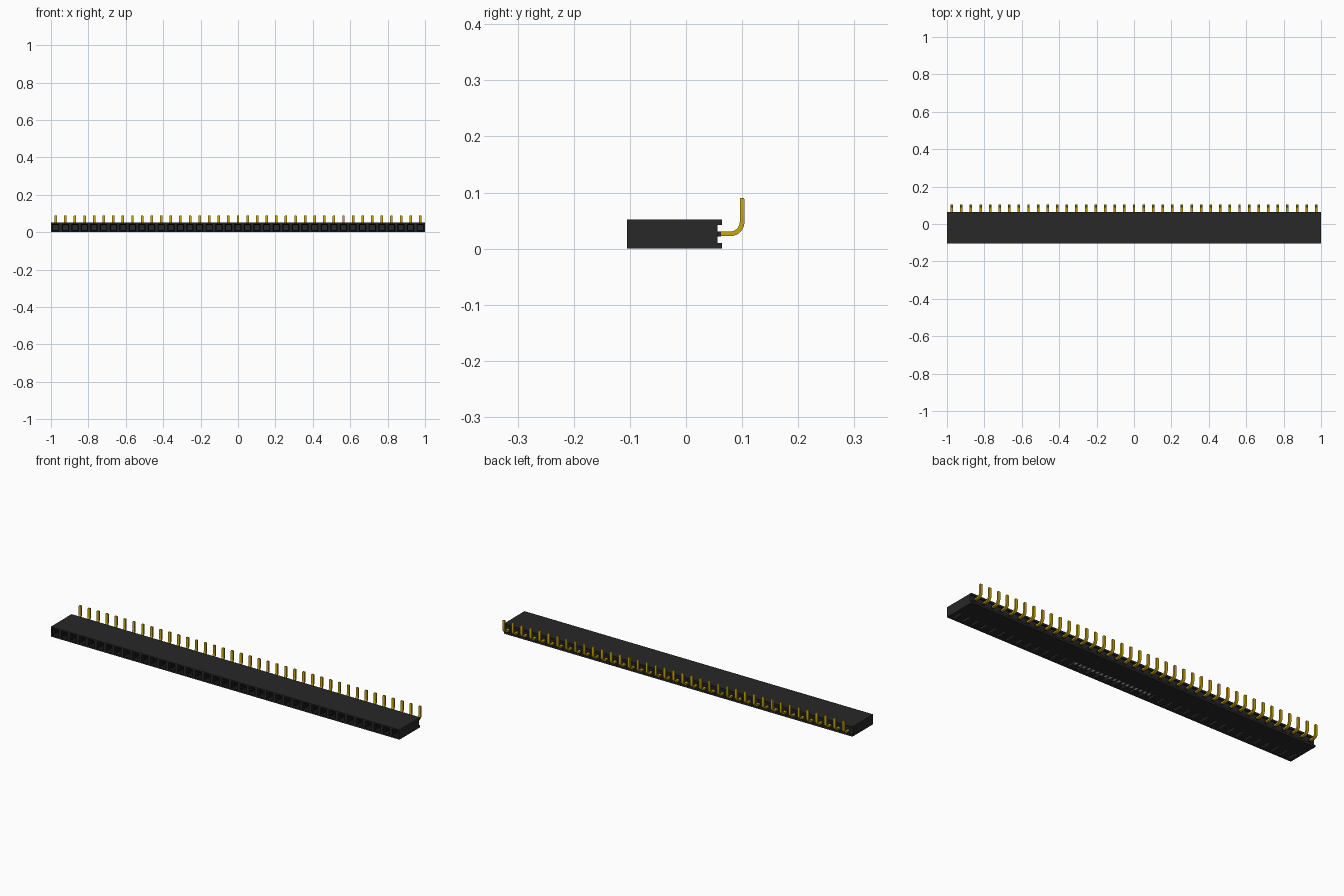
import bpy, bmesh, math
from mathutils import Vector

if "Cube" in bpy.data.objects:
    bpy.data.objects.remove(bpy.data.objects["Cube"])

COUNT = 39
PITCH = 2 / COUNT
PIN_Z = 0.0265
BOTTOM = 0.0005


def material(name, rgb, rough=0.6):
    m = bpy.data.materials.new(name)
    m.use_nodes = True
    m.diffuse_color = (*rgb, 1)
    bsdf = m.node_tree.nodes["Principled BSDF"]
    bsdf.inputs["Base Color"].default_value = (*rgb, 1)
    bsdf.inputs["Roughness"].default_value = rough
    return m


black = material("black plastic", (0.0212, 0.0212, 0.0212))
dark = material("socket black", (0.007, 0.007, 0.007))
gold = material("gold metal", (0.58, 0.39, 0.004), 0.4)
grey = material("grey print", (0.1, 0.1, 0.1))
white = material("white print", (0.7, 0.7, 0.7))


def make_object(name, bm, *mats):
    bmesh.ops.recalc_face_normals(bm, faces=bm.faces)
    mesh = bpy.data.meshes.new(name)
    bm.to_mesh(mesh)
    bm.free()
    for m in mats:
        mesh.materials.append(m)
    ob = bpy.data.objects.new(name, mesh)
    bpy.context.collection.objects.link(ob)
    return ob


def add_box(bm, x, y, z):
    """Box from (min, max) pairs."""
    vs = bmesh.ops.create_cube(bm, size=1)["verts"]
    for v in vs:
        v.co = Vector([(a + b) / 2 + c * (b - a) for (a, b), c in zip((x, y, z), v.co)])


# Housing: channelled cross-section swept along x, one station per cell
profile = [(-0.105, BOTTOM), (0.0645, BOTTOM), (0.0645, 0.0105), (0.0565, 0.0105),
           (0.0565, 0.0425), (0.0645, 0.0425), (0.0645, 0.052), (-0.105, 0.052)]
bm = bmesh.new()
rings = [[bm.verts.new((-1 + i * PITCH, y, z)) for y, z in profile]
         for i in range(COUNT + 1)]
n = len(profile)
fronts = []
for a, b in zip(rings, rings[1:]):
    for k in range(n):
        f = bm.faces.new((a[k], a[(k + 1) % n], b[(k + 1) % n], b[k]))
        if k == n - 1:
            fronts.append(f)
bm.faces.new(rings[0])
bm.faces.new(rings[-1])
bmesh.ops.recalc_face_normals(bm, faces=bm.faces)

# Sockets: a dark funnel mouth leading to a square hole in every front cell
bmesh.ops.inset_individual(bm, faces=fronts, thickness=0.010)
for thickness, depth in ((0.007, -0.008), (0.0001, -0.1)):
    walls = bmesh.ops.inset_individual(bm, faces=fronts, thickness=thickness, depth=depth)
    for f in walls["faces"]:
        f.material_index = 1
make_object("housing", bm, black, dark)

# Dark collars where the pins leave the housing
bm = bmesh.new()
for i in range(COUNT):
    x = -1 + (i + 0.5) * PITCH
    add_box(bm, (x - 0.008, x + 0.008), (0.055, 0.0625), (PIN_Z - 0.0045, PIN_Z + 0.0045))
make_object("pin_collars", bm, black)

# Pins: flat strips bent upwards, with a slightly tapered tip
HALF_W, HALF_T = 0.0066, 0.0042
R, YV, TOP = 0.021, 0.1, 0.09
path = [(0.05, PIN_Z, 0.0, 1.0)]                     # y, z, tangent angle, scale
for s in range(9):
    a = math.radians(90 * s / 8)
    path.append((YV - R + R * math.sin(a), PIN_Z + R - R * math.cos(a), a, 1.0))
path += [(YV, TOP - 0.003, math.pi / 2, 1.0), (YV, TOP, math.pi / 2, 0.85)]
bm = bmesh.new()
for i in range(COUNT):
    x = -1 + (i + 0.5) * PITCH
    loops = []
    for y, z, a, s in path:
        loops.append([bm.verts.new((x + u * HALF_W * s,
                                    y - v * HALF_T * s * math.sin(a),
                                    z + v * HALF_T * s * math.cos(a)))
                      for u, v in ((-1, -1), (1, -1), (1, 1), (-1, 1))])
    for p, q in zip(loops, loops[1:]):
        for k in range(4):
            bm.faces.new((p[k], p[(k + 1) % 4], q[(k + 1) % 4], q[k]))
    bm.faces.new(loops[0])
    bm.faces.new(loops[-1])
pins = make_object("bent_pins", bm, gold)
bpy.context.view_layer.objects.active = pins
pins.select_set(True)
bpy.ops.object.shade_smooth_by_angle(angle=math.radians(25))
pins.select_set(False)

# Thin plain position marks under each socket
bm = bmesh.new()
for i in range(COUNT):
    x = -1 + (i + 0.5) * PITCH
    add_box(bm, (x - 0.004, x + 0.004), (-0.085, -0.04), (0.0002, BOTTOM + 0.0005))
make_object("underside_marks", bm, grey)

# Row of short light dashes near the middle of the underside
bm = bmesh.new()
for i in range(18):
    x = -0.13 + i * 0.025
    add_box(bm, (x - 0.005, x + 0.005), (-0.06, -0.042), (0, BOTTOM + 0.0005))
make_object("underside_dashes", bm, white)
